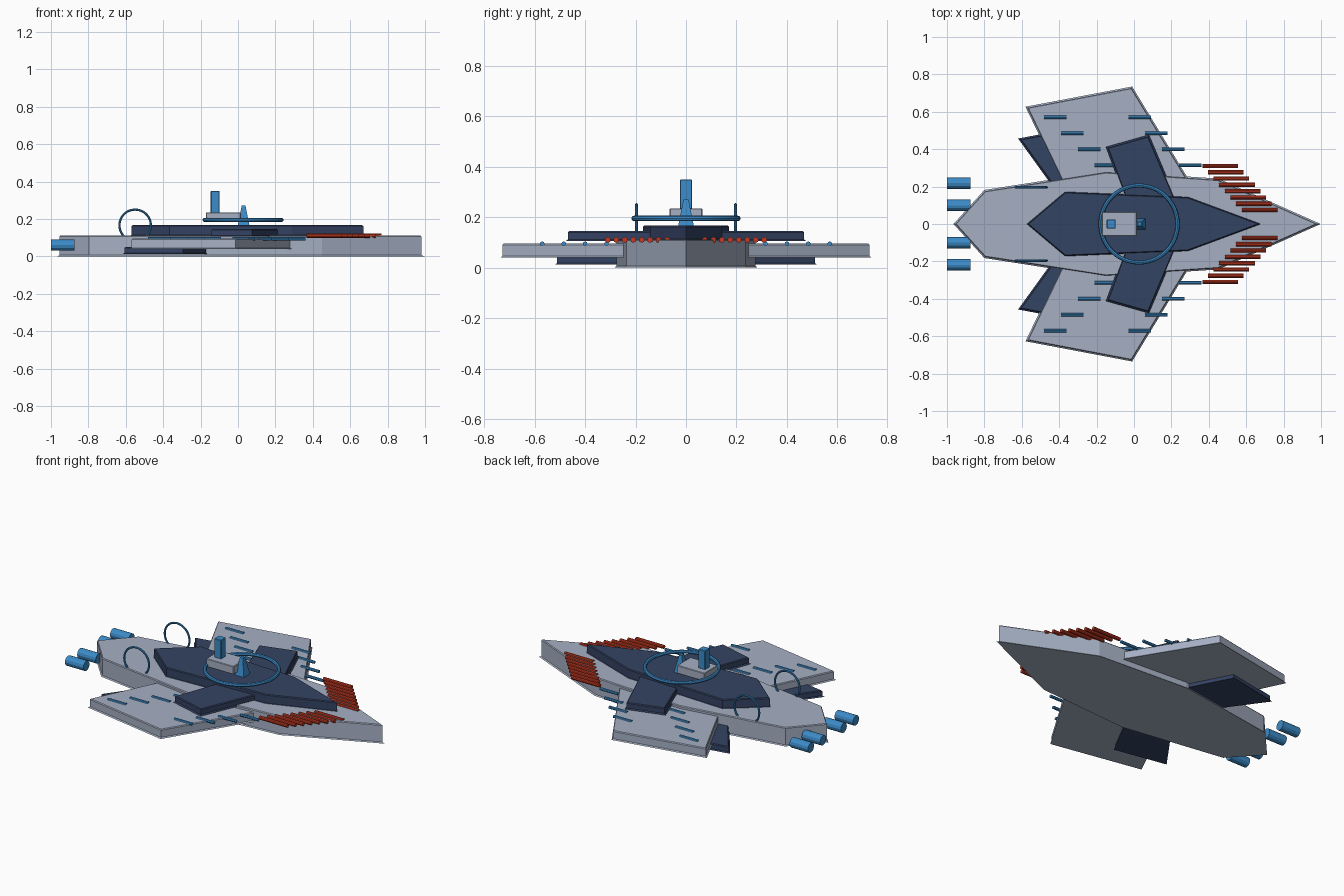
import bpy, bmesh, math
from mathutils import Vector, Matrix

if "Cube" in bpy.data.objects:
    bpy.data.objects.remove(bpy.data.objects["Cube"])


def material(name, rgb):
    m = bpy.data.materials.new(name)
    m.diffuse_color = (*rgb, 1)
    m.use_nodes = True
    m.node_tree.nodes["Principled BSDF"].inputs["Base Color"].default_value = m.diffuse_color
    return m


GREY = material("hull grey", (0.38, 0.435, 0.55))
NAVY = material("navy panel", (0.034, 0.056, 0.125))
BLUE = material("bright blue", (0.045, 0.26, 0.58))
RED = material("red", (0.55, 0.042, 0.016))


def finish(name, bm, mat, smooth=False):
    bmesh.ops.recalc_face_normals(bm, faces=bm.faces)
    me = bpy.data.meshes.new(name)
    bm.to_mesh(me)
    bm.free()
    me.materials.append(mat)
    for p in me.polygons:
        p.use_smooth = smooth
    ob = bpy.data.objects.new(name, me)
    bpy.context.collection.objects.link(ob)
    return ob


def inset(pts, d):
    """Move each edge of a counter-clockwise outline inward by d."""
    out = []
    for i, p in enumerate(pts):
        a = (p - pts[i - 1]).normalized()
        b = (pts[(i + 1) % len(pts)] - p).normalized()
        na, nb = Vector((-a.y, a.x)), Vector((-b.y, b.x))
        out.append(p + (na + nb) * (d / (1 + na.dot(nb))))
    return out


def slab(name, outline, z0, z1, mat):
    """Armour plate with a thin flared lip below and a chamfered top."""
    pts = [Vector(p) for p in outline]
    area = sum(pts[i - 1].cross(pts[i]) for i in range(len(pts)))
    if area < 0:
        pts.reverse()
    bm = bmesh.new()
    rings = []
    for d, z in ((0, z0), (0.007, z0 + 0.006), (0.007, z1 - 0.005), (0.011, z1)):
        rings.append([bm.verts.new((p.x, p.y, z)) for p in inset(pts, d)])
    n = len(pts)
    for lo, hi in zip(rings, rings[1:]):
        for i in range(n):
            j = (i + 1) % n
            bm.faces.new((lo[i], lo[j], hi[j], hi[i]))
    bm.faces.new(rings[0][::-1])
    bm.faces.new(rings[-1])
    return finish(name, bm, mat)


def rod(name, x, y, z, radius, length, mat, sides=10):
    """Cylinder lying along x."""
    bm = bmesh.new()
    bmesh.ops.create_cone(bm, cap_ends=True, segments=sides, radius1=radius, radius2=radius,
                          depth=length,
                          matrix=Matrix.Translation((x, y, z)) @ Matrix.Rotation(math.pi / 2, 4, 'Y'))
    return finish(name, bm, mat)


def box(name, centre, size, mat):
    bm = bmesh.new()
    bmesh.ops.create_cube(bm, size=1, matrix=Matrix.Translation(centre) @ Matrix.Diagonal((*size, 1)))
    bmesh.ops.bevel(bm, geom=bm.edges[:], offset=0.003, segments=1, affect='EDGES')
    return finish(name, bm, mat)


def hoop(name, centre, major, minor, mat, upright=False):
    bpy.ops.mesh.primitive_torus_add(major_radius=major, minor_radius=minor, major_segments=48,
                                     minor_segments=8, location=centre,
                                     rotation=(math.pi / 2 if upright else 0, 0, 0))
    ob = bpy.context.object
    ob.name = name
    ob.data.materials.append(mat)
    bpy.ops.object.shade_smooth_by_angle()
    return ob


def symmetric(half):
    """Close an outline by mirroring its off-axis points across y = 0."""
    return half + [(x, -y) for x, y in reversed(half) if y]


# main hull and raised deck
slab("hull", symmetric([(0.998, 0), (0.45, 0.243), (-0.15, 0.283), (-0.8, 0.182), (-0.965, 0)]),
     0, 0.112, GREY)
slab("upper_deck", symmetric([(0.692, 0), (0.29, 0.149), (-0.37, 0.177), (-0.58, 0)]),
     0.108, 0.167, NAVY)

for s, side in ((1, "left"), (-1, "right")):
    # wings, under-fins and upper fins
    slab(side + "_wing", [(x, s * y) for x, y in
         ((-0.58, 0.627), (-0.01, 0.735), (0.30, 0.225), (-0.37, 0.19))], 0.04, 0.095, GREY)
    slab(side + "_lower_fin", [(x, s * y) for x, y in
         ((-0.62, 0.457), (-0.29, 0.519), (-0.145, 0.24), (-0.42, 0.18))], 0.012, 0.05, NAVY)
    slab(side + "_upper_fin", [(x, s * y) for x, y in
         ((-0.15, 0.412), (0.08, 0.477), (0.235, 0.11), (-0.035, 0.10))], 0.105, 0.145, NAVY)

    # engines
    for y in (0.1, 0.218):
        rod(side + "_engine", -0.9375, s * y, 0.06, 0.03, 0.125, BLUE, 12)

    # wing guns in two staggered rows
    for x0 in (-0.42, 0.03):
        for i in range(4):
            rod(side + "_wing_gun", x0 + 0.09 * i, s * (0.57 - 0.085 * i), 0.095, 0.009, 0.12, BLUE, 8)

    # red bow tubes
    for i in range(8):
        rod(side + "_bow_tube", 0.46 + 0.0302 * i, s * (0.31 - 0.0336 * i), 0.11, 0.0115, 0.19, RED)

    # upright hoop
    hoop(side + "_hoop", (-0.55, s * 0.196, 0.166), 0.084, 0.006, BLUE, True)

# deck ring, bridge block and tower
hoop("deck_ring", (0.027, 0, 0.195), 0.206, 0.011, BLUE)
box("bridge", (-0.078, 0, 0.21), (0.186, 0.13, 0.05), GREY)
box("tower", (-0.122, 0, 0.291), (0.048, 0.048, 0.117), BLUE)

# tapered mast
bm = bmesh.new()
bmesh.ops.create_cone(bm, cap_ends=True, segments=4, radius1=0.044, radius2=0.014, depth=0.106,
                      matrix=Matrix.Translation((0.03, 0, 0.218)) @ Matrix.Rotation(math.pi / 4, 4, 'Z'))
finish("mast", bm, BLUE)
